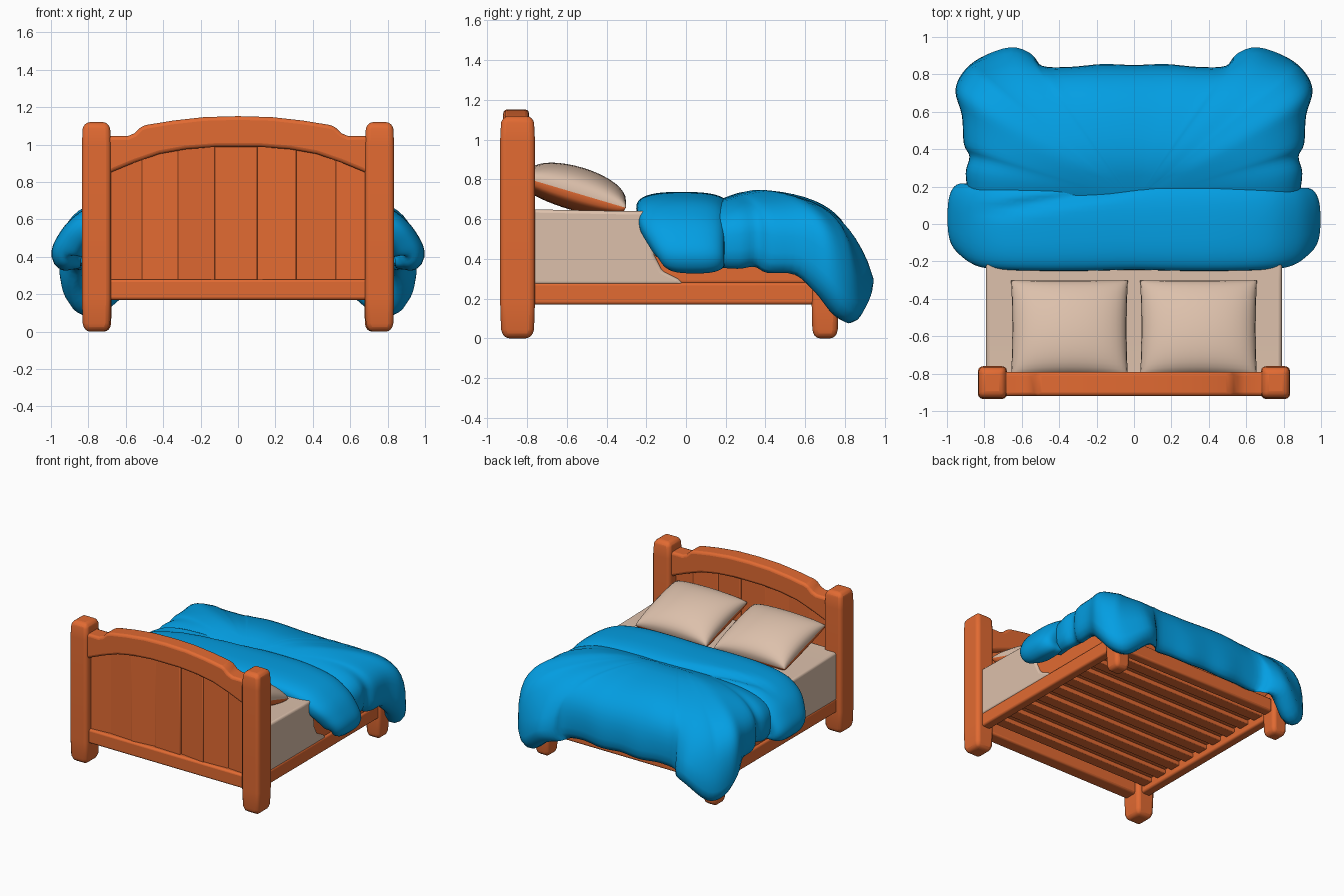
import bpy, bmesh, math, random
from mathutils import Vector, Matrix

if "Cube" in bpy.data.objects:
    bpy.data.objects.remove(bpy.data.objects["Cube"])

random.seed(4)


def material(name, col):
    m = bpy.data.materials.new(name)
    m.diffuse_color = (*col, 1)
    m.use_nodes = True
    m.node_tree.nodes["Principled BSDF"].inputs["Base Color"].default_value = m.diffuse_color
    return m


WOOD = material("orange wood", (0.76, 0.145, 0.032))
CREAM = material("cream linen", (0.72, 0.53, 0.41))
BLUE = material("blue duvet", (0.001, 0.345, 0.77))


def finish(name, bm, mats, bevel=0.0, segs=3, angle=40):
    bmesh.ops.recalc_face_normals(bm, faces=bm.faces)
    me = bpy.data.meshes.new(name)
    bm.to_mesh(me)
    bm.free()
    ob = bpy.data.objects.new(name, me)
    bpy.context.collection.objects.link(ob)
    for m in mats:
        me.materials.append(m)
    if bevel:
        b = ob.modifiers.new("round", 'BEVEL')
        b.width, b.segments, b.limit_method = bevel, segs, 'ANGLE'
        b.angle_limit = math.radians(25)
    bpy.ops.object.select_all(action='DESELECT')
    bpy.context.view_layer.objects.active = ob
    ob.select_set(True)
    bpy.ops.object.shade_smooth_by_angle(angle=math.radians(angle))
    return ob


def box(name, lo, hi, mat=WOOD, bevel=0.015, turn=0.0):
    bm = bmesh.new()
    bmesh.ops.create_cube(bm, size=1)
    lo, hi = Vector(lo), Vector(hi)
    bm.transform(Matrix.Translation((lo + hi) / 2) @ Matrix.Rotation(turn, 4, 'Z')
                 @ Matrix.Diagonal((*(hi - lo), 1)))
    return finish(name, bm, [mat], bevel)


def prism(name, pts, axis, a, b, mat, bevel):
    """Extrude a 2D outline along x or y from a to b."""
    bm = bmesh.new()
    place = (lambda p, c: (c, p[0], p[1])) if axis == 'x' else (lambda p, c: (p[0], c, p[1]))
    face = bm.faces.new([bm.verts.new(place(p, a)) for p in pts])
    new = bmesh.ops.extrude_face_region(bm, geom=[face])["geom"]
    shift = Vector(place((0, 0), b - a))
    bmesh.ops.translate(bm, vec=shift, verts=[v for v in new if isinstance(v, bmesh.types.BMVert)])
    return finish(name, bm, [mat], bevel)


def loft(bm, rings, closed=True):
    """Bridge rows of points into quads."""
    rows = [[bm.verts.new(p) for p in r] for r in rings]
    n = len(rows[0])
    for r, s in zip(rows, rows[1:]):
        for i in range(n if closed else n - 1):
            j = (i + 1) % n
            bm.faces.new((r[i], r[j], s[j], s[i]))
    return rows


def spline(pts, steps):
    """Catmull-Rom through points of any dimension."""
    out = []
    for i in range(len(pts) - 1):
        a, b, c, d = (pts[max(0, min(len(pts) - 1, i + k))] for k in (-1, 0, 1, 2))
        for s in range(steps):
            t = s / steps
            out.append([0.5 * (2 * q + (r - p) * t + (2 * p - 5 * q + 4 * r - w) * t * t
                               + (3 * q - p - 3 * r + w) * t ** 3)
                        for p, q, r, w in zip(a, b, c, d)])
    return out + [list(pts[-1])]


def post(name, cx, cy, wx, wy, h):
    bm = bmesh.new()
    rings = []
    for z, s in ((0, .78), (.045, .95), (.18, 1), (h - .12, 1), (h - .035, .95), (h, .80)):
        rings.append([(cx + sx * wx * s / 2, cy + sy * wy * s / 2, z)
                      for sx, sy in ((-1, -1), (1, -1), (1, 1), (-1, 1))])
    rows = loft(bm, rings)
    bm.faces.new(rows[0])
    bm.faces.new(rows[-1])
    return finish(name, bm, [WOOD], 0.026)


# Frame: posts, legs and rails
for s, side in ((-1, "left"), (1, "right")):
    post(f"head_post_{side}", s * .757, -.848, .155, .175, 1.12)
    post(f"foot_leg_{side}", s * .74, .70, .13, .135, .36)
    x = sorted((s * .715, s * .79))
    box(f"side_rail_{side}", (x[0], -.80, .17), (x[1], .66, .28))
box("foot_rail", (-.68, .66, .17), (.68, .74, .28))
box("headboard_bottom_rail", (-.70, -.905, .17), (.70, -.80, .28))

# Arched top rail of the headboard
top = [(.70, 1.045), (.59, 1.045), (.555, 1.06), (.52, 1.095), (.49, 1.105), (.35, 1.128), (.18, 1.147)]
low = [(.70, .84), (.66, .86), (.55, .905), (.42, .95), (.28, .975), (.12, .988)]
outline = top + [(0, 1.152)] + [(-x, z) for x, z in reversed(top)] + [(-x, z) for x, z in low] + low[::-1]
prism("headboard_top_rail", outline, 'y', -.92, -.79, WOOD, .02)

# Uneven headboard planks, tops tucked behind the arch
edges = [-.70, -.51, -.32, -.12, .10, .31, .52, .70]
turns = [5, -3, 7, -2, -7, 3, -6]
for i, (a, b) in enumerate(zip(edges, edges[1:])):
    box(f"headboard_plank_{i + 1}", (a - .004, -.875, .24), (b + .004, -.835, 1.01), bevel=.006,
        turn=math.radians(turns[i]))

# Slats under the mattress
for i in range(9):
    y = -.70 + i * .155
    box(f"slat_{i + 1}", (-.72, y - .045, .215), (.72, y + .045, .25), bevel=.006)

# Mattress core and the sheet over its head end
box("mattress", (-.775, -.78, .25), (.775, .64, .55), bevel=.04)
prism("sheet", [(-.81, .27), (-.01, .27), (-.04, .30), (-.12, .34), (-.16, .42), (-.17, .56),
                (-.17, .64), (-.30, .64), (-.81, .65)], 'x', -.79, .79, CREAM, .03)

# Pillows: cushion halves, linen on top and orange below
for s, side in ((-1, "left"), (1, "right")):
    bm = bmesh.new()
    N = 20
    tilt = Matrix.Translation((s * .345, -.56, .733)) @ Matrix.Rotation(math.radians(-16.5), 4, 'X')
    for up, height, power in ((1, .132, .38), (-1, .088, .3)):
        rings = []
        for i in range(N + 1):
            u = math.sin(math.pi * (i / N - .5))
            row = []
            for j in range(N + 1):
                v = math.sin(math.pi * (j / N - .5))
                z = up * height * max(0, (1 - u * u) * (1 - v * v)) ** power
                pinch_x, pinch_y = 1 - .02 * (1 - v * v), 1 - .02 * (1 - u * u)
                row.append(tilt @ Vector((u * .312 * pinch_x, v * .268 * pinch_y, z)))
            rings.append(row)
        start = len(bm.faces)
        loft(bm, rings, closed=False)
        bm.faces.ensure_lookup_table()
        for f in bm.faces[start:]:
            f.material_index = 0 if up > 0 else 1
    bmesh.ops.remove_doubles(bm, verts=bm.verts, dist=.0005)
    finish(f"pillow_{side}", bm, [CREAM, WOOD], angle=70)

# Main duvet: dome over a rounded outline of (x, y, hem z, squareness)
half = [(.88, .12, .36, 4), (.90, .27, .35, 4), (.88, .36, .36, 4), (.91, .43, .33, 4),
        (.92, .58, .32, 3.8), (.955, .71, .22, 3.3), (.915, .81, .11, 2.8), (.82, .89, .08, 2.6),
        (.66, .945, .19, 2.6), (.55, .91, .215, 2.6), (.49, .845, .23, 2.7), (.34, .84, .24, 2.8),
        (.17, .855, .23, 2.8), (0, .85, .24, 2.8)]
edge = spline(half + [(-x, y, h, n) for x, y, h, n in half[-2::-1]], 4)
cy, top_z, rings = .12, .755, []
for k in range(1, 23):
    g = min(1, k / 16)
    ring = []
    for x, y, hem, n in edge:
        mid = hem + .10
        base = .36 + (mid - .36) * g ** 4
        flat = min(y, .845)               # corner lobes only swell low down
        y = flat + (y - flat) * g ** 5
        if k <= 16:                       # top and drop
            a = g * math.pi / 2
            f = math.sin(a) ** (2 / n)
            z = base + (top_z - base) * max(0, math.cos(a)) ** (2 / n)
            z += .008 * f * math.sin(7 * x + 11 * y) * math.sin(a * 2)
        else:                             # rounded hem turning inwards
            a = (k - 16) / 6 * math.pi
            f = 1 - .07 * (1 - math.cos(a))
            z = mid - .10 * math.sin(a)
        py = cy + (y - cy) * f
        if py < .42:                      # dip towards the folded band
            z -= .08 * ((.42 - py) / .30) ** 2 * max(0, (z - .4) / .35)
        ring.append((x * f, py, z))
    rings.append(ring)
bm = bmesh.new()
rows = loft(bm, rings, closed=False)
centre = bm.verts.new((0, cy, top_z - .08))
for a, b in zip(rows[0], rows[0][1:]):
    bm.faces.new((centre, a, b))
finish("duvet", bm, [BLUE], angle=80)

# Folded band: puffy tube across the bed, (x, z, front y, thickness)
half = [(.84, .372, -.02, .03), (.875, .378, -.08, .05), (.912, .405, -.14, .085), (.88, .48, -.19, .088),
        (.815, .555, -.23, .086), (.70, .618, -.245, .083), (.5, .65, -.25, .08), (.25, .655, -.25, .082)]
path = spline(half + [(0, .655, -.245, .08)] + [(-x, z, f, r) for x, z, f, r in half[::-1]], 6)
rings = []
for i, (x, z, front, r) in enumerate(path):
    p, q = path[max(0, i - 1)], path[min(len(path) - 1, i + 1)]
    t = Vector((q[0] - p[0], q[1] - p[1])).normalized()
    back = .205 + .012 * math.sin(5 * x)
    ring = []
    for j in range(40):
        c, s = math.cos(j / 40 * math.tau), math.sin(j / 40 * math.tau)
        y = (front + back) / 2 + (back - front) / 2 * math.copysign(abs(c) ** .75, c)
        d = r * math.copysign(abs(s) ** .75, s)
        v = Vector((x + t.y * d, y, z - t.x * d))
        if s > 0 and -.85 < x < .1:       # diagonal crease on the top
            v.z -= .025 * math.exp(-((y - (.20 + .17 * x)) / .03) ** 2) * min(1, (x + .85) * 4, (.1 - x) * 5)
        ring.append(v)
    rings.append(ring)
bm = bmesh.new()
rows = loft(bm, rings)
bm.faces.new(rows[0])
bm.faces.new(rows[-1])
finish("duvet_fold", bm, [BLUE], angle=80)
